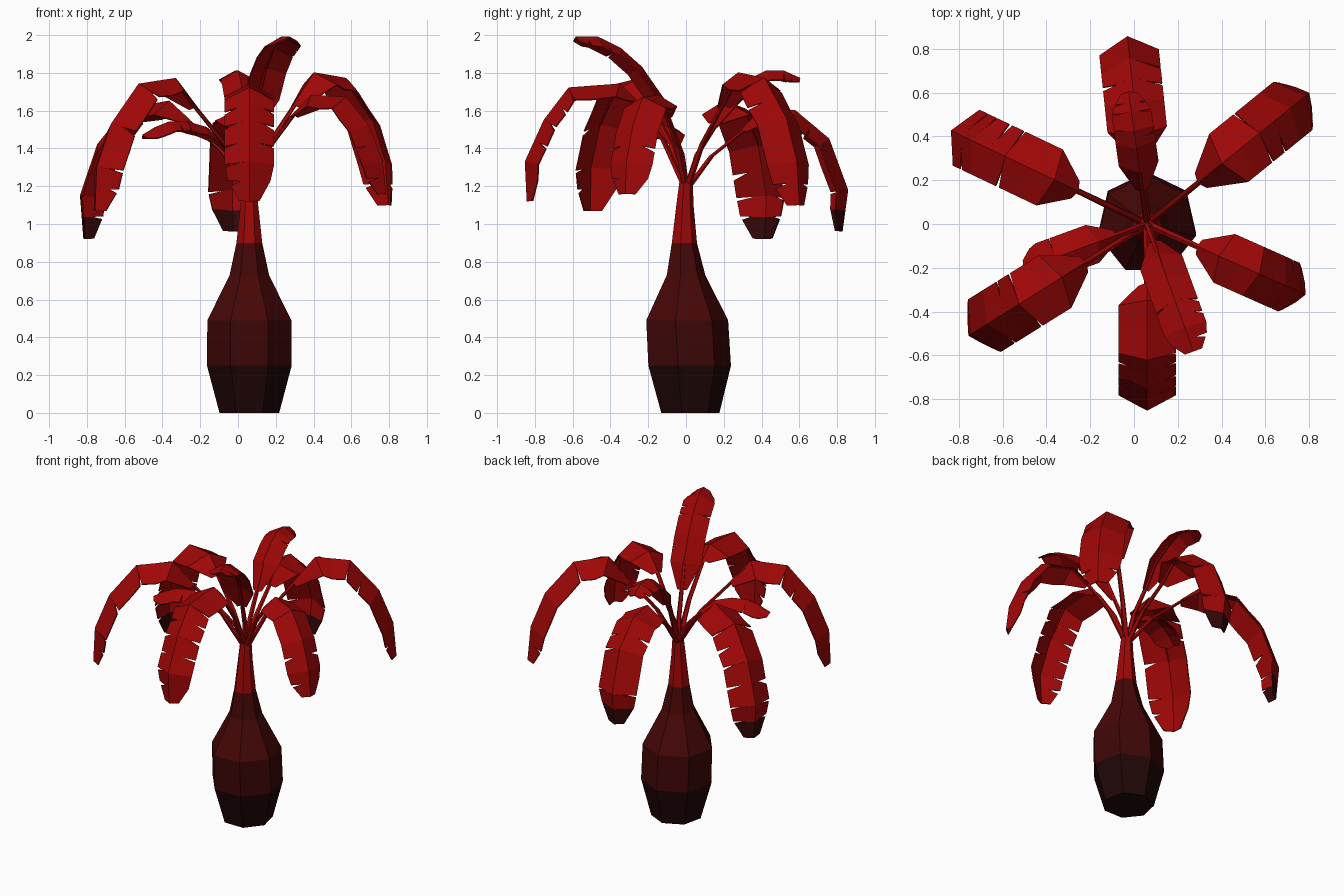
import bpy, bmesh, math, random
from mathutils import Vector

random.seed(4)
if "Cube" in bpy.data.objects:
    bpy.data.objects.remove(bpy.data.objects["Cube"])


def material(name, r, g, b):
    mat = bpy.data.materials.new(name)
    mat.use_nodes = True
    mat.diffuse_color = (r, g, b, 1)
    mat.node_tree.nodes["Principled BSDF"].inputs["Base Color"].default_value = (r, g, b, 1)
    return mat


RED = material("leaf red", .35, .002, .002)
WITHERED = material("withered tip", .035, .002, .002)
BARK = material("bark dark red", .062, .002, .002)
LOWER_BARK = material("lower bark", .048, .002, .002)
BASE = material("base bark", .014, .002, .002)

HUB = Vector((.06, 0, 0))


def finish(bm, name, mats):
    bmesh.ops.remove_doubles(bm, verts=bm.verts, dist=.0005)
    mesh = bpy.data.meshes.new(name)
    bm.to_mesh(mesh)
    bm.free()
    for mat in mats:
        mesh.materials.append(mat)
    obj = bpy.data.objects.new(name, mesh)
    bpy.context.collection.objects.link(obj)
    return obj


def tube(name, centres, radii, sides, mats, bands=None, start=math.pi / 2):
    """Faceted tube through centres; horizontal rings, one material per band."""
    bm = bmesh.new()
    rings = []
    for centre, radius in zip(centres, radii):
        ring = []
        for k in range(sides):
            a = start + math.tau * k / sides
            offset = Vector((math.cos(a), math.sin(a), 0)) * radius
            ring.append(bm.verts.new(centre + offset))
        rings.append(ring)
    for i, (low, high) in enumerate(zip(rings, rings[1:])):
        for k in range(sides):
            n = (k + 1) % sides
            face = bm.faces.new((low[k], low[n], high[n], high[k]))
            face.material_index = bands[i] if bands else 0
    bm.faces.new(rings[0][::-1])
    bm.faces.new(rings[-1]).material_index = bands[-1] if bands else 0
    return finish(bm, name, mats)


# Swollen seven-sided trunk: height, radius, y of the ring centre
TRUNK = [(0, .162, .015), (.25, .23, .008), (.49, .228, -.005), (.73, .107, -.005),
         (.9, .07, -.012), (1.1, .048, -.008), (1.25, .035, 0)]
tube("trunk", [HUB + Vector((0, y, z)) for z, r, y in TRUNK],
     [r for z, r, y in TRUNK], 7, [BASE, LOWER_BARK, BARK, RED],
     [0, 1, 2, 2, 3, 3])


def with_midpoints(path):
    """Add a ring halfway along each outer segment of the midrib."""
    rings = path[:2]
    for p, q in zip(path[1:], path[2:]):
        rings += [(p + q) / 2, q]
    return rings


def leaf(name, azimuth, half_width, withered, path):
    a = math.radians(azimuth)
    out = Vector((math.cos(a), math.sin(a), 0))
    side = Vector((-math.sin(a), math.cos(a), 0))
    up = Vector((0, 0, 1))
    path = [Vector(p) for p in path]
    rings = with_midpoints(path)
    last = len(rings) - 1

    def place(p):
        return HUB + out * p.x + up * p.y

    # Folded blade with torn edges
    bm = bmesh.new()
    for sign in (-1, 1):
        ribs, edges = [], []
        for i, p in enumerate(rings):
            t = (rings[min(i + 1, last)] - rings[max(i - 1, 0)]).normalized()
            normal = out * -t.y + up * t.x
            width = half_width
            if i == 0:
                width *= .3
            elif i >= last - 1:
                width *= .85 if i < last else .4
            ribs.append(place(p))
            edges.append(place(p) + side * sign * width - normal * width * .55)
        for i in range(last):
            corner = edges[i]
            points = [ribs[i], ribs[i + 1], edges[i + 1], corner]
            if 2 < i and random.random() < .5:
                points[3] = corner.lerp(edges[i + 1], random.uniform(.12, .25))
                points.append(ribs[i].lerp(corner, random.uniform(.35, .6)))
            if sign < 0:
                points.reverse()
            face = bm.faces.new([bm.verts.new(v) for v in points])
            face.material_index = int(withered and i >= last - 1)
    blade = finish(bm, name + "_blade", [RED, WITHERED])
    solid = blade.modifiers.new("thickness", 'SOLIDIFY')
    solid.thickness = .007
    solid.offset = 0

    # Stalk bowing out from the crown and running under the blade
    foot, tip = Vector((0, 1.18)), path[0]
    bow = foot.lerp(tip, .5) + Vector((-.015, .02))
    line = [foot, bow] + [p - Vector((0, .01)) for p in path[:4]]
    tube(name + "_stalk", [place(p) for p in line],
         [.02, .016, .014, .012, .009, .004], 5, [RED])


# Large drooping leaves, midribs given as distance from the crown and height
leaf("back_left_leaf", 39, .14, False,
     [(.3, 1.63), (.44, 1.8), (.66, 1.77), (.84, 1.56), (.93, 1.33), (.95, 1.1)])
leaf("front_left_leaf", -24, .12, False,
     [(.25, 1.58), (.36, 1.68), (.56, 1.67), (.69, 1.52), (.77, 1.33), (.79, 1.16)])
leaf("front_leaf", -90, .13, False,
     [(.27, 1.66), (.35, 1.74), (.62, 1.72), (.75, 1.55), (.85, 1.33), (.84, 1.12)])
leaf("front_right_leaf", 212, .14, False,
     [(.33, 1.62), (.46, 1.77), (.69, 1.74), (.86, 1.53), (.95, 1.3), (.96, 1.07)])
leaf("back_right_leaf", 154.5, .14, True,
     [(.35, 1.55), (.47, 1.65), (.72, 1.61), (.89, 1.42), (.99, 1.15), (.97, .92)])
leaf("back_leaf", 96, .135, True,
     [(.3, 1.5), (.4, 1.61), (.58, 1.6), (.76, 1.45), (.86, 1.18), (.83, .96)])

# Young upright leaves
leaf("top_leaf", -70, .1, False,
     [(.08, 1.52), (.14, 1.68), (.25, 1.83), (.37, 1.93), (.5, 1.99), (.62, 1.99)])
leaf("small_right_leaf", 200, .09, False,
     [(.15, 1.43), (.24, 1.51), (.35, 1.54), (.45, 1.54), (.53, 1.51), (.6, 1.47)])
leaf("small_back_leaf", 98, .09, False,
     [(.15, 1.52), (.24, 1.68), (.35, 1.77), (.43, 1.81), (.52, 1.81), (.61, 1.77)])
